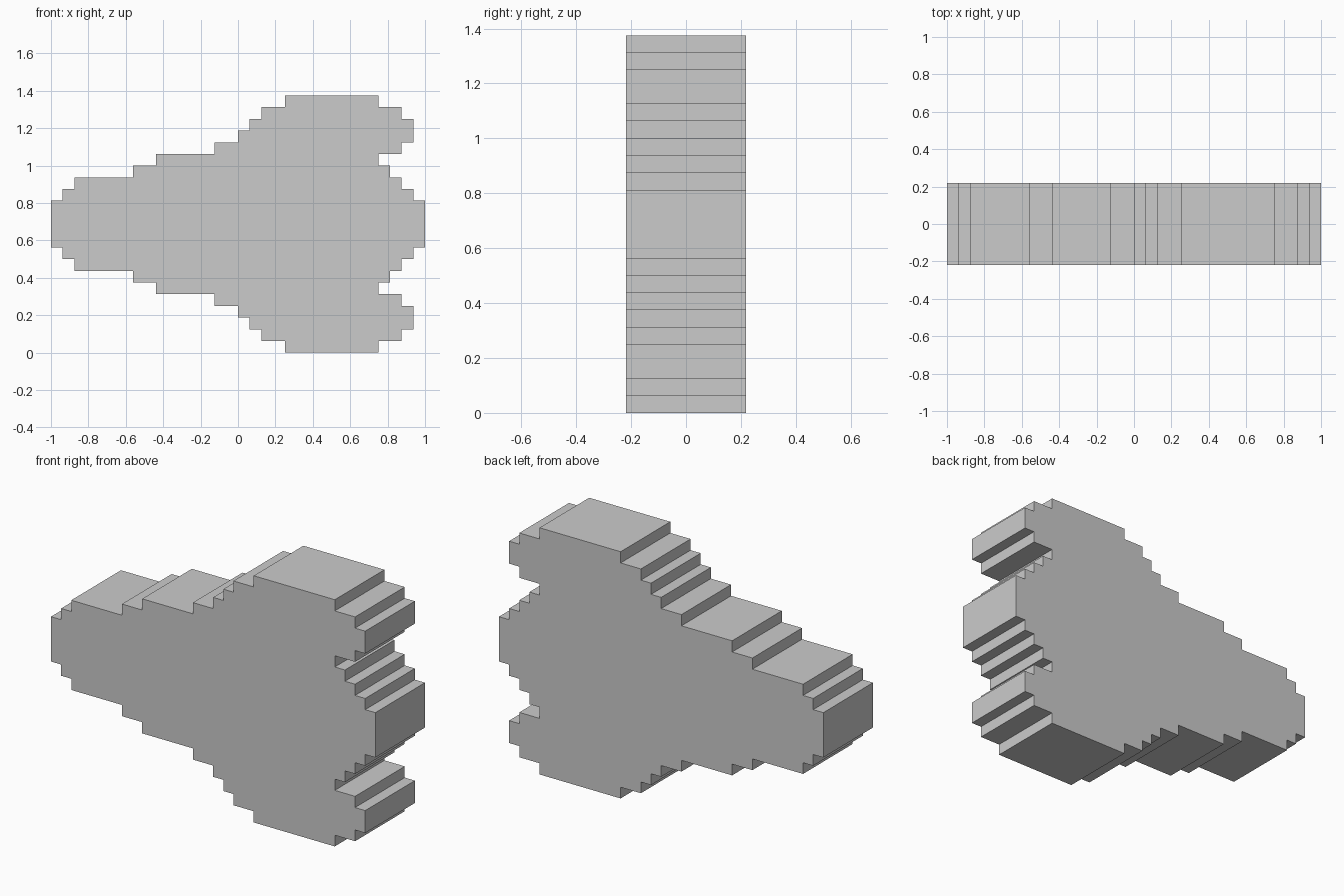
import bpy, bmesh

if "Cube" in bpy.data.objects:
    bpy.data.objects.remove(bpy.data.objects["Cube"])

U = 1 / 16           # one step of the blocky outline
MID = 11             # height of the mirror line, in steps
HALF_DEPTH = 3.5     # half thickness, in steps

# Upper half of the stepped outline, left tip to right tip: (x, height above mid)
steps = [(-16, 2), (-15, 2), (-15, 3), (-14, 3), (-14, 4), (-9, 4), (-9, 5),
         (-7, 5), (-7, 6), (-2, 6), (-2, 7), (0, 7), (0, 8), (1, 8), (1, 9),
         (2, 9), (2, 10), (4, 10), (4, 11), (12, 11), (12, 10), (14, 10),
         (14, 9), (15, 9), (15, 7), (14, 7), (14, 6), (12, 6), (12, 5),
         (13, 5), (13, 4), (14, 4), (14, 3), (15, 3), (15, 2), (16, 2)]

# Mirror to close the outline
outline = steps + [(x, -h) for x, h in reversed(steps)]

# Extrude the outline along y into a thick slab
bm = bmesh.new()
verts = [bm.verts.new((x * U, -HALF_DEPTH * U, (MID + h) * U)) for x, h in outline]
face = bm.faces.new(verts)
result = bmesh.ops.extrude_face_region(bm, geom=[face], use_keep_orig=True)
moved = [g for g in result["geom"] if isinstance(g, bmesh.types.BMVert)]
bmesh.ops.translate(bm, verts=moved, vec=(0, 2 * HALF_DEPTH * U, 0))
bmesh.ops.recalc_face_normals(bm, faces=bm.faces)

mesh = bpy.data.meshes.new("stepped_slab")
bm.to_mesh(mesh)
bm.free()
bpy.context.collection.objects.link(bpy.data.objects.new("stepped_slab", mesh))
